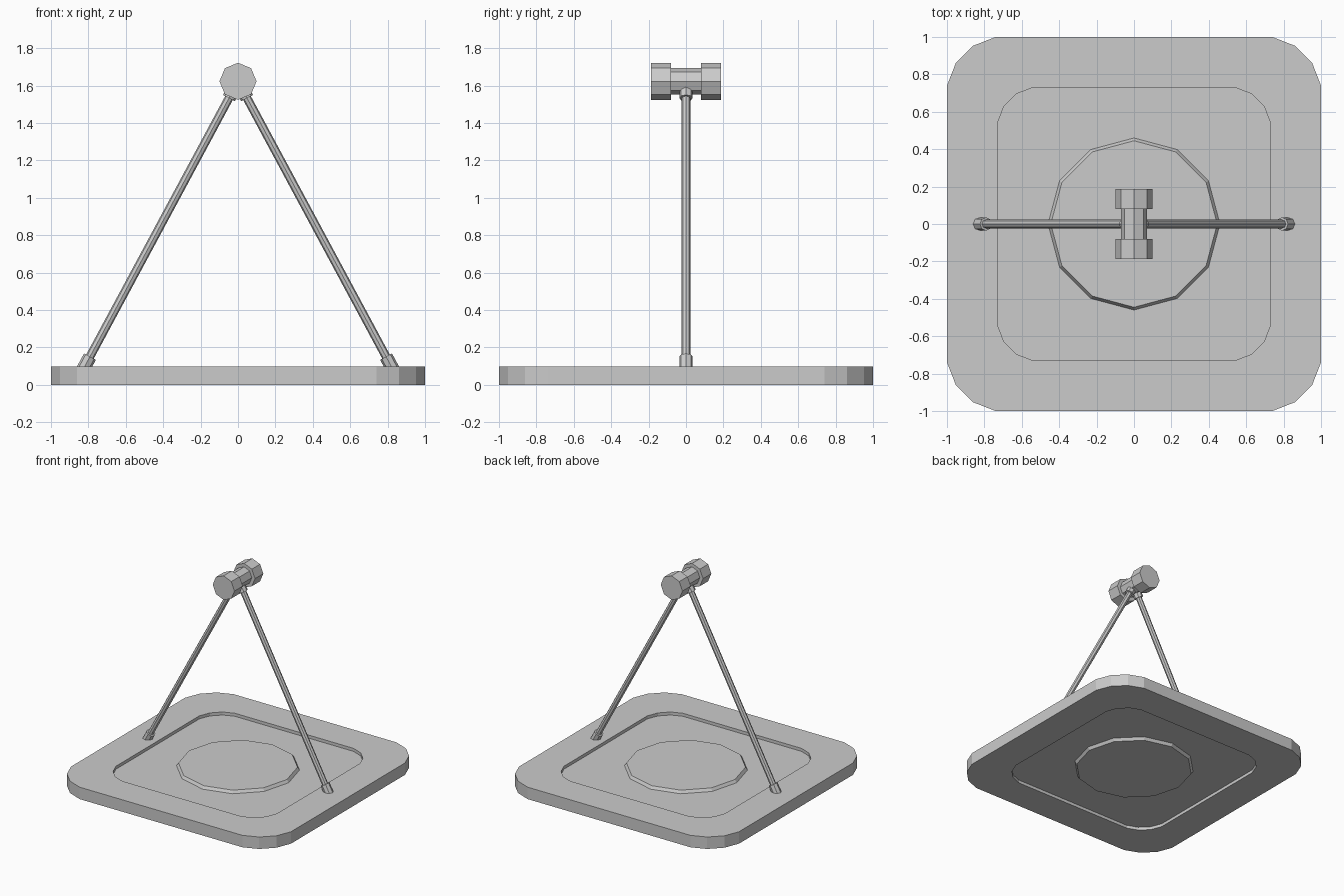
import bpy, bmesh, math
from mathutils import Vector

if "Cube" in bpy.data.objects:
    bpy.data.objects.remove(bpy.data.objects["Cube"])


def loft(name, rings):
    """Skin a stack of equal-length point rings and cap both ends."""
    bm = bmesh.new()
    loops = [[bm.verts.new(p) for p in ring] for ring in rings]
    n = len(loops[0])
    for a, b in zip(loops, loops[1:]):
        for i in range(n):
            j = (i + 1) % n
            bm.faces.new((a[i], a[j], b[j], b[i]))
    bm.faces.new(loops[0][::-1])
    bm.faces.new(loops[-1])
    bmesh.ops.recalc_face_normals(bm, faces=bm.faces)
    mesh = bpy.data.meshes.new(name)
    bm.to_mesh(mesh)
    bm.free()
    ob = bpy.data.objects.new(name, mesh)
    bpy.context.collection.objects.link(ob)
    return ob


def rounded_square(s, z):
    corner = [(1, 0.74), (0.953, 0.86), (0.86, 0.953), (0.74, 1)]
    pts = []
    for k in range(4):
        c, d = [(1, 0), (0, 1), (-1, 0), (0, -1)][k]
        pts += [(s * (x * c - y * d), s * (x * d + y * c), z) for x, y in corner]
    return pts


def circle(r, z, n):
    return [(r * math.cos(2 * math.pi * i / n), r * math.sin(2 * math.pi * i / n), z)
            for i in range(n)]


def rod(name, start, end, r, n=8):
    """Prism of n sides between two points in the XZ plane or along Y."""
    start, end = Vector(start), Vector(end)
    axis = (end - start).normalized()
    u = Vector((0, 1, 0)) if abs(axis.y) < 0.5 else Vector((0, 0, 1))
    v = axis.cross(u)
    ring = [u * p[0] + v * p[1] for p in circle(r, 0, n)]
    return loft(name, [[c + p for p in ring] for c in (start, end)])


# Base plate, recessed on both faces
loft("base_plate", [rounded_square(s, z) for s, z in
     [(0.73, 0.025), (0.73, 0), (1, 0), (1, 0.098), (0.73, 0.098), (0.73, 0.073)]])

# Raised twelve-sided disc showing on both faces
loft("centre_disc", [circle(r, z, 12) for r, z in
     [(0.445, 0.002), (0.46, 0.025), (0.46, 0.073), (0.445, 0.096)]])

# Slanted legs with a collar at each end
apex_z = 1.623
for side, sx in (("left", -1), ("right", 1)):
    top = Vector((0, 0, apex_z))
    foot = Vector((sx * 0.82, 0, 0.098))
    at = lambda d: foot + (top - foot).normalized() * d
    length = (top - foot).length
    rod(side + "_leg", at(0), at(length - 0.05), 0.023)
    rod(side + "_foot_collar", at(-0.02), at(0.06), 0.036)
    rod(side + "_top_collar", at(length - 0.102), at(length - 0.03), 0.036)

# Octagonal spool on top
rod("spool_core", (0, -0.08, apex_z), (0, 0.08, apex_z), 0.07)
for side, sy in (("front", -1), ("back", 1)):
    rod(side + "_spool_cap", (0, sy * 0.08, apex_z), (0, sy * 0.187, apex_z), 0.099)
